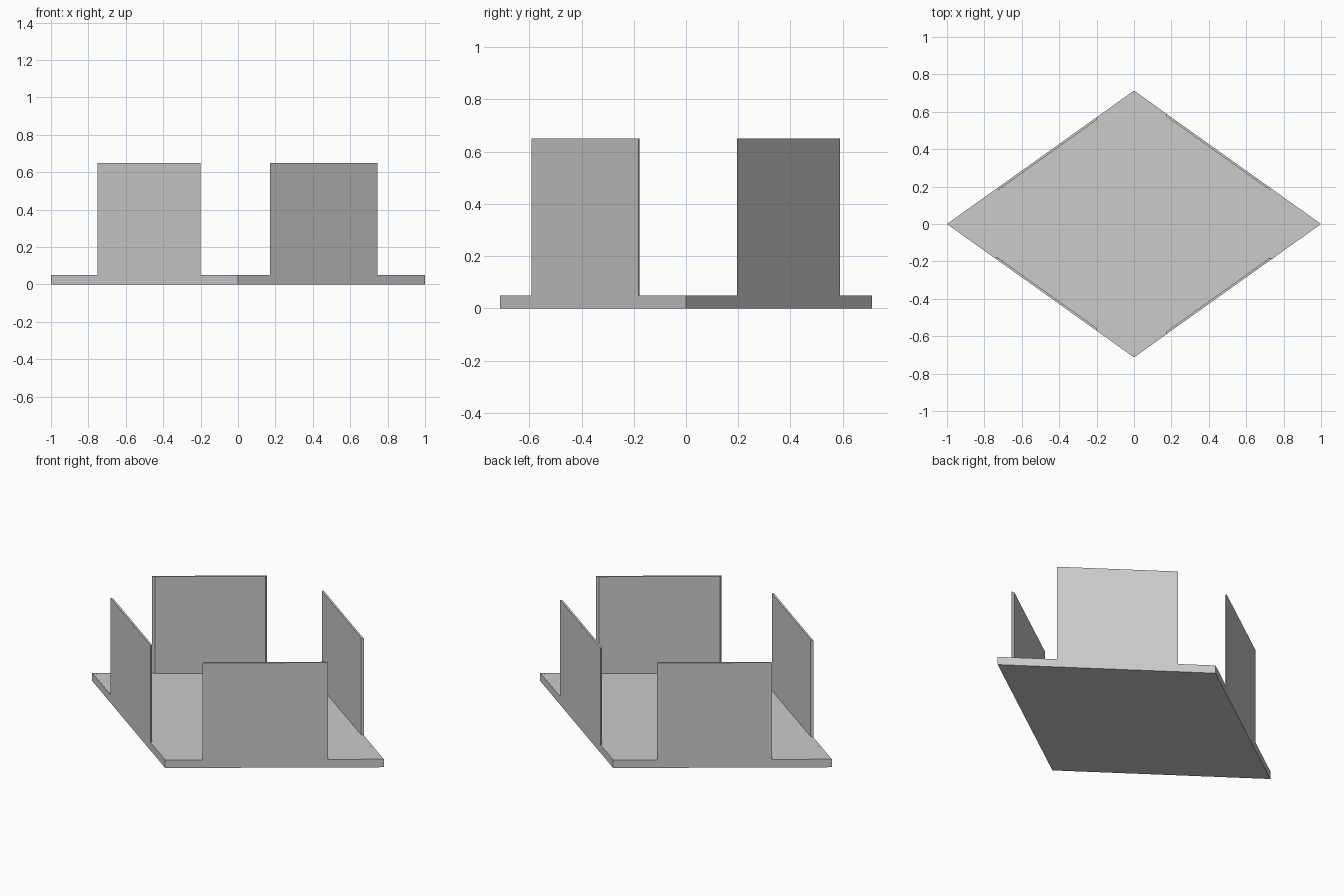
import bpy

cube = bpy.data.objects.get("Cube")
if cube:
    bpy.data.objects.remove(cube, do_unlink=True)

HALF_X, HALF_Y = 1.0, 0.713     # half diagonals of the rhombus
RIM, TOP = 0.05, 0.65           # rim height and panel height
DX, DY = 0.02, 0.0145           # mitre offsets at the tips

grey = bpy.data.materials.new("plain_grey")
grey.use_nodes = True
colour = (0.6, 0.6, 0.6, 1)
grey.diffuse_color = colour
grey.node_tree.nodes["Principled BSDF"].inputs["Base Color"].default_value = colour


def add_prism(name, near, far):
    """Solid between two matching outlines."""
    n = len(near)
    faces = [list(range(n)), list(range(2 * n - 1, n - 1, -1))]
    faces += [[i, i + n, (i + 1) % n + n, (i + 1) % n] for i in range(n)]
    mesh = bpy.data.meshes.new(name)
    mesh.from_pydata(near + far, [], faces)
    mesh.materials.append(grey)
    obj = bpy.data.objects.new(name, mesh)
    bpy.context.collection.objects.link(obj)
    bpy.ops.object.select_all(action='DESELECT')
    obj.select_set(True)
    bpy.context.view_layer.objects.active = obj
    bpy.ops.object.mode_set(mode='EDIT')
    bpy.ops.mesh.select_all(action='SELECT')
    bpy.ops.mesh.normals_make_consistent(inside=False)
    bpy.ops.object.mode_set(mode='OBJECT')
    return obj


# Floor inside the rim
a, b = HALF_X - DX, HALF_Y - DY
corners = [(a, 0), (0, b), (-a, 0), (0, -b)]
add_prism("floor", [(x, y, 0) for x, y in corners], [(x, y, RIM) for x, y in corners])


def add_wall(name, sx, sy, lo, hi):
    """Mitred rim wall with an upright panel between x = lo and x = hi."""
    profile = [(0, 0), (1, 0), (1, RIM), (hi, RIM), (hi, TOP),
               (lo, TOP), (lo, RIM), (0, RIM)]
    outer, inner = [], []
    for x, z in profile:
        y = HALF_Y * (1 - x)
        outer.append((sx * x, sy * y, z))
        # ends follow the mitre of the nearer tip
        if x > 0.5:
            inner.append((sx * (x - DX), sy * y, z))
        else:
            inner.append((sx * x, sy * (y - DY), z))
    add_prism(name, outer, inner)


# Four walls, one on each side
add_wall("front_right_wall", -1, -1, 0.20, 0.75)
add_wall("front_left_wall", 1, -1, 0.17, 0.745)
add_wall("back_left_wall", 1, 1, 0.172, 0.727)
add_wall("back_right_wall", -1, 1, 0.20, 0.727)
